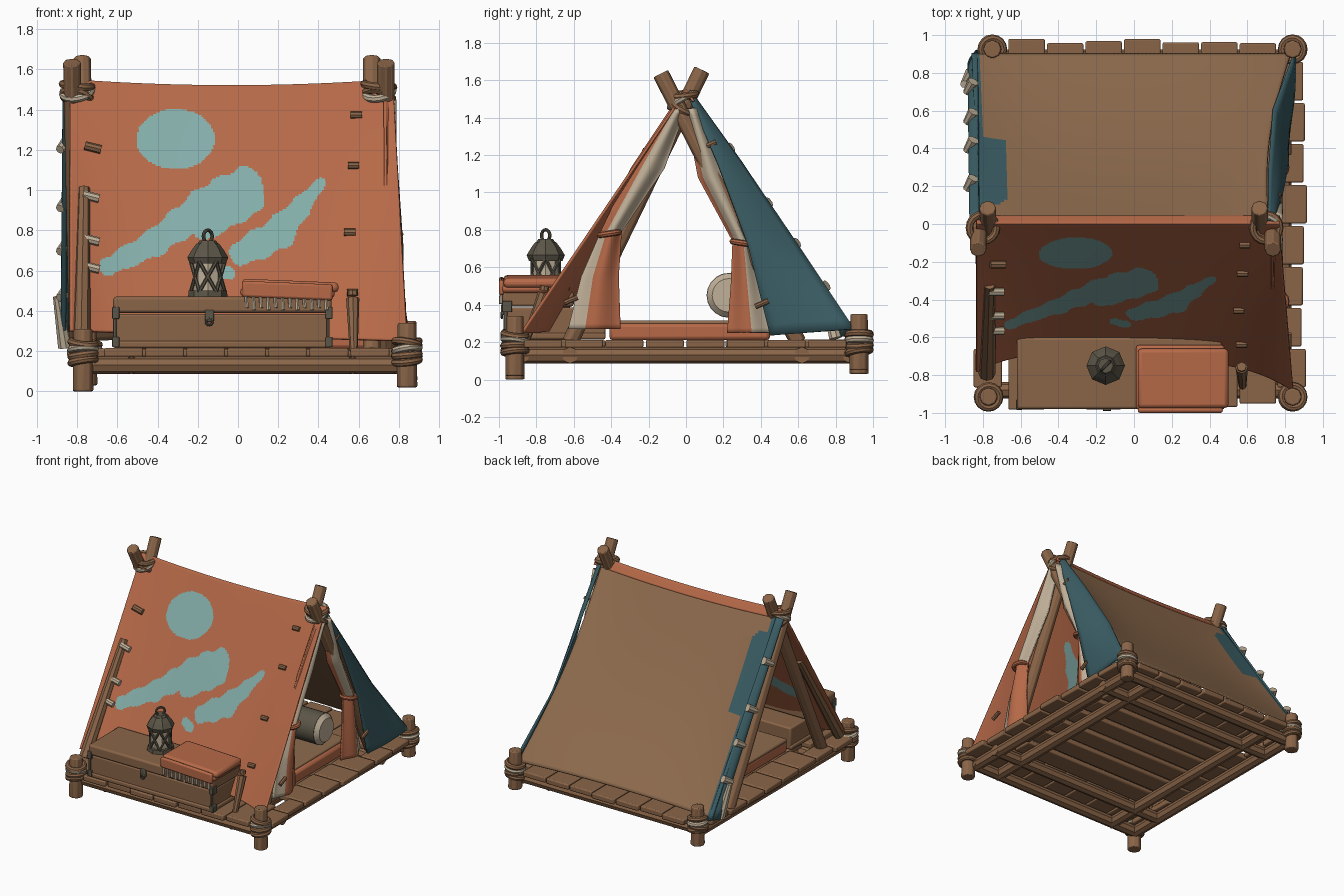
import bpy, bmesh, math, random
from mathutils import Vector

if "Cube" in bpy.data.objects:
    bpy.data.objects.remove(bpy.data.objects["Cube"])
random.seed(4)

def material(name, rgb):
    m = bpy.data.materials.new(name)
    m.diffuse_color = [((c / 255 + .055) / 1.055) ** 2.4 for c in rgb] + [1]
    m.use_nodes = True
    m.node_tree.nodes["Principled BSDF"].inputs["Base Color"].default_value = m.diffuse_color
    return m
ORANGE = material("orange_cloth", (182, 105, 72))
TAN = material("tan_cloth", (143, 108, 78))
WOOD = material("wood", (138, 101, 72))
TEAL = material("teal_cloth", (58, 93, 100))
PAINT = material("pale_teal_paint", (131, 173, 169))
CREAM = material("cream", (192, 176, 152))
METAL = material("dark_metal", (92, 86, 72))

def finish(name, bm, mats, bevel=0):
    me = bpy.data.meshes.new(name)
    bmesh.ops.recalc_face_normals(bm, faces=bm.faces[:])
    bm.to_mesh(me); bm.free()
    ob = bpy.data.objects.new(name, me)
    bpy.context.collection.objects.link(ob)
    for m in mats: me.materials.append(m)
    if bevel:
        b = ob.modifiers.new("bevel", 'BEVEL'); b.width = bevel; b.segments = 2
    return ob

def box(name, lo, hi, mat, bevel=.01, tilt=0):
    bm = bmesh.new()
    bmesh.ops.create_cube(bm, size=1)
    for v in bm.verts:
        v.co = [l + (h - l) * (c + .5) for l, h, c in zip(lo, hi, v.co)]
        v.co.z += tilt * (v.co.x - (lo[0] + hi[0]) / 2)
    return finish(name, bm, [mat], bevel)

def rod(name, a, b, r, mat, r2=None, n=8, bevel=0):
    a, b = Vector(a), Vector(b)
    bm = bmesh.new()
    bmesh.ops.create_cone(bm, cap_ends=True, segments=n, radius1=r,
                          radius2=r if r2 is None else r2, depth=(b - a).length)
    bm.transform((b - a).to_track_quat('Z', 'Y').to_matrix().to_4x4())
    bmesh.ops.translate(bm, vec=(a + b) / 2, verts=bm.verts[:])
    return finish(name, bm, [mat], bevel)

def ring(name, loc, R, r, mat, rot=(0, 0, 0)):
    bpy.ops.mesh.primitive_torus_add(location=loc, rotation=rot, major_radius=R, minor_radius=r,
                                     major_segments=16, minor_segments=8)
    ob = bpy.context.object
    ob.name = name
    ob.data.materials.append(mat)

def cloth(name, f, us, vs, nu, nv, mats, rule=None, thick=.014):
    """Grid surface f(u, v) with a colour rule, given a little thickness."""
    bm = bmesh.new()
    lerp = lambda r, k: r[0] + (r[1] - r[0]) * k
    P = [[bm.verts.new(f(lerp(us, i / nu), lerp(vs, j / nv))) for j in range(nv + 1)] for i in range(nu + 1)]
    for i in range(nu):
        for j in range(nv):
            fc = bm.faces.new((P[i][j], P[i + 1][j], P[i + 1][j + 1], P[i][j + 1]))
            if rule:
                fc.material_index = rule(fc.calc_center_median(), lerp(us, (i + .5) / nu), lerp(vs, (j + .5) / nv))
    ob = finish(name, bm, mats)
    s = ob.modifiers.new("thickness", 'SOLIDIFY'); s.thickness = thick; s.offset = 0

def path(pts, t):
    """Point at t (0..1) on a polyline with even parameter steps."""
    k = min(max(t, 0), .9999) * (len(pts) - 1)
    i = int(k)
    return Vector(pts[i]).lerp(Vector(pts[i + 1]), k - i)

# corner posts with rope wraps
for x, y, z0, z1 in ((-.77, -.915, 0, .31), (.84, -.915, .02, .34), (-.75, .925, .03, .33), (.84, .925, .05, .35)):
    rod("corner_post", (x, y, z0), (x, y, z1), .053, WOOD, .048, bevel=.008)
    for k in range(4):
        ring("post_rope", (x, y, .15 + k * .03), .06, .019, CREAM if k == 2 else WOOD,
             (random.uniform(-.2, .2), random.uniform(-.2, .2), 0))

# log frame under the deck
for s in (-1, 1):
    for y in (.88, .62):
        rod("cross_log", (-.76, s * y, .13), (.83, s * y, .13), .044, WOOD)
    for x in (.77, .55):
        rod("side_log", (s * x + .02, -.9, .13), (s * x + .02, .9, .13), .044, WOOD)

# deck planks: front and back rows, side rows, inner slats
for i in range(7):
    x = -.665 + i * .204
    for s in (-1, 1):
        e = .965 + random.uniform(-.02, .02)
        box("end_plank", (x, min(s * .6, s * e), .172), (x + .193, max(s * .6, s * e), .215), WOOD, .008)
for i in range(8):
    y = -.865 + i * .217
    inner = .6 if 1 < i < 6 else .7
    box("right_plank", (inner + .06, y, .17), (.905 + random.uniform(-.02, .01), y + .203, .212), WOOD, .008)
    box("left_plank", (-.84 + random.uniform(-.01, .02), y, .17), (-inner, y + .203, .212), WOOD, .008)
for i in range(6):
    y = -.59 + i * .2
    box("floor_slat", (-.6, y, .172), (.66, y + .16, .21), WOOD)

# crossed tent poles with lashings
for x, xb in ((-.8, -.77), (.7, .7)):
    d = .035 if x > 0 else -.025
    rod("pole_to_back", (x + d, -.135, 1.635), (xb + d, .6, .2), .045, WOOD, bevel=.006)
    rod("pole_to_front", (x - d, .085, 1.655), (xb - d, -.62, .2), .045, WOOD, bevel=.006)
    for k in range(3):
        ring("pole_lashing", (x, -.02, 1.46 + .03 * k), .072, .02, CREAM if k == 1 else WOOD,
             ((-.5, .5, .1)[k], (.3, -.2, .1)[k], 0))

# front cloth with painted sun and strokes
def front(u, t):
    k, a = (u + 1) / 2, abs(t)
    x = (-.835 + 1.605 * k) * (1 - a) + (-.835 + 1.675 * k) * a
    yb, zb = -.83 - .05 * u, .275 - .025 * u
    y = yb * t + .13 * (1 - u ** 4) * t if t > 0 else -t * .9
    return Vector((x, y, 1.545 - a * (1.545 - zb) - .03 * (1 - u * u) * (1 - a)))

def front_at(x, z, off=.02):
    return front((x - .005) / .82, (1.545 - z) / 1.27) + Vector((0, -.82, .57)) * off

STROKES = [((-.64, .62, .045), (-.42, .73, .065), (-.14, .94, .085), (.03, 1.03, .08)),
           ((.05, 1.03, .07), (.07, .93, .055), (-.17, .8, .055)),
           ((.03, .69, .065), (.2, .78, .08), (.31, .91, .05), (.41, 1.03, .025)),
           ((-.1, .61, .03), (-.05, .58, .035))]
def painted(c, u, t):
    if ((c.x + .31) / .195) ** 2 + ((c.z - 1.25) / .15) ** 2 < 1:
        return 1
    p = Vector((c.x, c.z))
    for s in STROKES:
        for a, b in zip(s, s[1:]):
            A, B = Vector(a[:2]), Vector(b[:2])
            k = min(1, max(0, (p - A).dot(B - A) / (B - A).length_squared))
            wob = 1 + .12 * math.sin(c.x * 37 + c.z * 23)
            if (p - A.lerp(B, k)).length < (a[2] + (b[2] - a[2]) * k) * wob:
                return 1
    return 0
cloth("front_cloth", front, (-1, 1), (-.045, 1), 180, 140, [ORANGE, PAINT], painted)

# back cloth with a teal folded edge and a rounded teal patch
def back(u, t):
    k = (u + 1) / 2
    x = (-.82 + 1.53 * k) * (1 - t) + (-.86 + 1.69 * k) * t - .05 * max(u, 0) * math.sin(math.pi * t)
    sag = .045 * (1 - u ** 4) * math.sin(math.pi * t)
    return Vector((x, .03 + .87 * t - sag, 1.497 - 1.25 * t - .03 * (1 - u * u) * (1 - t) + .025 * (1 - u * u) * t ** 3))
cloth("back_cloth", back, (-1, 1), (0, 1), 80, 60, [TAN, TEAL],
      lambda c, u, t: int(u < -.95 or (c.x < -.67 and ((c.x + .8) / .14) ** 4 + ((c.y - .275) / .18) ** 4 < 1)))

# large teal door flap on the right
OUT = [(.71, .02, 1.545), (.715, .29, 1.17), (.74, .61, .70), (.85, .9, .27)]
INN = [(.735, .02, 1.5), (.785, .17, 1.15), (.815, .33, .72), (.81, .45, .235)]
cloth("right_flap", lambda u, t: path(OUT, t).lerp(path(INN, t), u) + Vector((.015 * math.sin(math.pi * u), 0, 0)),
      (0, 1), (0, 1), 8, 24, [TEAL])
# narrow teal flap tied back on the left, with cream ties
cloth("left_flap", lambda u, t: Vector((-.82 - .045 * math.sin(u * 2.4) - .01 * t, .04 + .88 * t - .12 * u * (.3 + .7 * t), 1.51 - 1.28 * t)),
      (0, 1), (0, 1), 8, 20, [TEAL])
for t in (.22, .45, .62, .8):
    y, z = .02 + .88 * t, 1.5 - 1.27 * t
    rod("left_tie", (-.885, y - .03, z - .02), (-.85, y + .03, z + .02), .022, CREAM, .03)
rod("left_tassel", (-.86, .8, .22), (-.9, .74, .47), .035, CREAM, .02)

# striped curtains gathered inside the right opening
def curtain(name, mid, half, rule):
    def f(u, t):
        y, z, _ = path(mid, t)
        w = path([(h, 0) for h in half], t)[0]
        return Vector((.755 + .025 * math.cos(u * 3.1) + .01 * t, y + u * w, z))
    cloth(name, f, (-1, 1), (0, 1), 24, 40, [ORANGE, CREAM], rule)
curtain("front_curtain", [(-.04, 1.45, 0), (-.205, 1.13, 0), (-.4, .79, 0), (-.46, .55, 0), (-.49, .27, 0)],
        [.04, .09, .055, .1, .14], lambda c, u, t: int(u > -.3 if t < .5 else u < -.35))
curtain("back_curtain", [(.03, 1.45, 0), (.14, 1.08, 0), (.3, .74, 0), (.32, .5, 0), (.34, .25, 0)],
        [.035, .075, .05, .08, .12], lambda c, u, t: int(u > -.6 if t < .5 else u > .1))
for y, z, a in ((-.41, .78, .15), (.3, .73, -.15)):
    ring("curtain_tie", (.755, y, z), .052, .016, ORANGE, (a, 0, 0))

# wooden toggles, edge pole and stake on the front cloth
for x, z in ((.63, 1.38), (.605, 1.13), (.57, .8), (.57, .5)):
    p = front_at(x, z, .012)
    rod("right_toggle", p - Vector((.028, 0, 0)), p + Vector((.028, 0, 0)), .018, WOOD)
for x, z in ((-.7, 1.2), (-.71, .95), (-.71, .73), (-.71, .59)):
    p = front_at(x, z, .02)
    rod("left_toggle", p - Vector((.04, 0, -.01)), p + Vector((.04, 0, -.01)), .022, CREAM if z < 1 else WOOD)
for x, y, z in ((.765, .12, 1.25), (.82, .4, .4), (.82, -.62, .42)):
    rod("side_toggle", (x, y - .03, z - .01), (x, y + .04, z + .02), .015, WOOD)
rod("edge_pole", front_at(-.76, .22, .01), front_at(-.745, 1.0, 0), .045, WOOD, .03)
rod("front_stake", (.575, -.86, .2), (.57, -.76, .46), .02, WOOD, .033)
rod("stake_cap", (.57, -.76, .475), (.57, -.755, .5), .025, WOOD)

# sleeping mat with a tan cover, and bolster
box("sleeping_mat", (-.6, -.41, .21), (.66, .45, .3), ORANGE, .02)
box("mat_cover", (-.605, -.4, .29), (.63, .45, .315), TAN, .01)
rod("bolster", (.1, .23, .45), (.58, .23, .45), .12, METAL, n=20)
rod("bolster_end", (.58, .23, .45), (.61, .23, .45), .118, CREAM, .09, n=20)

# storage chest with lid, corner brackets and lock
box("chest_body", (-.61, -.965, .215), (.45, -.43, .385), WOOD)
box("chest_lid", (-.62, -.98, .39), (.465, -.6, .47), WOOD, .014)
box("chest_base", (-.62, -.975, .215), (.46, -.43, .25), WOOD)
for x in (-.625, .435):
    box("corner_bracket", (x, -.984, .36), (x + .035, -.93, .42), METAL, .004)
    box("corner_bracket", (x, -.98, .22), (x + .035, -.93, .27), METAL, .004)
    box("corner_strap", (x + .005, -.975, .25), (x + .02, -.955, .4), METAL, .003)
box("lock_plate", (-.165, -.988, .345), (-.12, -.96, .405), METAL, .006)
ring("lock_ring", (-.143, -.985, .345), .016, .006, METAL, (math.pi / 2, 0, 0))

# folded blanket with fringe
box("blanket_lower", (.01, -.985, .468), (.48, -.64, .51), ORANGE, .018, -.02)
box("blanket_upper", (.02, -.975, .5), (.5, -.66, .55), ORANGE, .02, -.04)
box("blanket_drape", (.02, -1, .46), (.47, -.972, .54), ORANGE, .012, -.04)
for i in range(12):
    x = .04 + i * .036
    rod("fringe", (x, -.988, .475), (x + .004, -.99, .415 - .01 * (i % 2)), .008, CREAM, .011, 6)

# lantern
L = Vector((-.15, -.75, 0))
for name, z0, z1, r0, r1, m in (("foot", .47, .5, .098, .095, METAL), ("glass", .5, .645, .07, .07, CREAM),
                                ("eave", .635, .665, .09, .102, METAL), ("roof", .665, .705, .102, .078, METAL),
                                ("dome", .705, .735, .078, .055, METAL), ("cap", .735, .75, .05, .04, METAL)):
    rod("lantern_" + name, L + Vector((0, 0, z0)), L + Vector((0, 0, z1)), r0, m, r1)
for i in range(6):
    a = i * math.pi / 3
    for s in (-1, 1):
        b = a + s * math.pi / 3
        rod("lantern_bar", L + Vector((.085 * math.cos(a), .085 * math.sin(a), .495)),
            L + Vector((.085 * math.cos(b), .085 * math.sin(b), .645)), .009, METAL, n=6)
ring("lantern_handle", L + Vector((0, 0, .77)), .031, .009, METAL, (math.pi / 2, 0, .8))

# smooth shading with sharp edges kept
for ob in bpy.data.objects: ob.select_set(True)
bpy.context.view_layer.objects.active = bpy.data.objects["front_cloth"]
bpy.ops.object.shade_smooth_by_angle(angle=math.radians(35))
